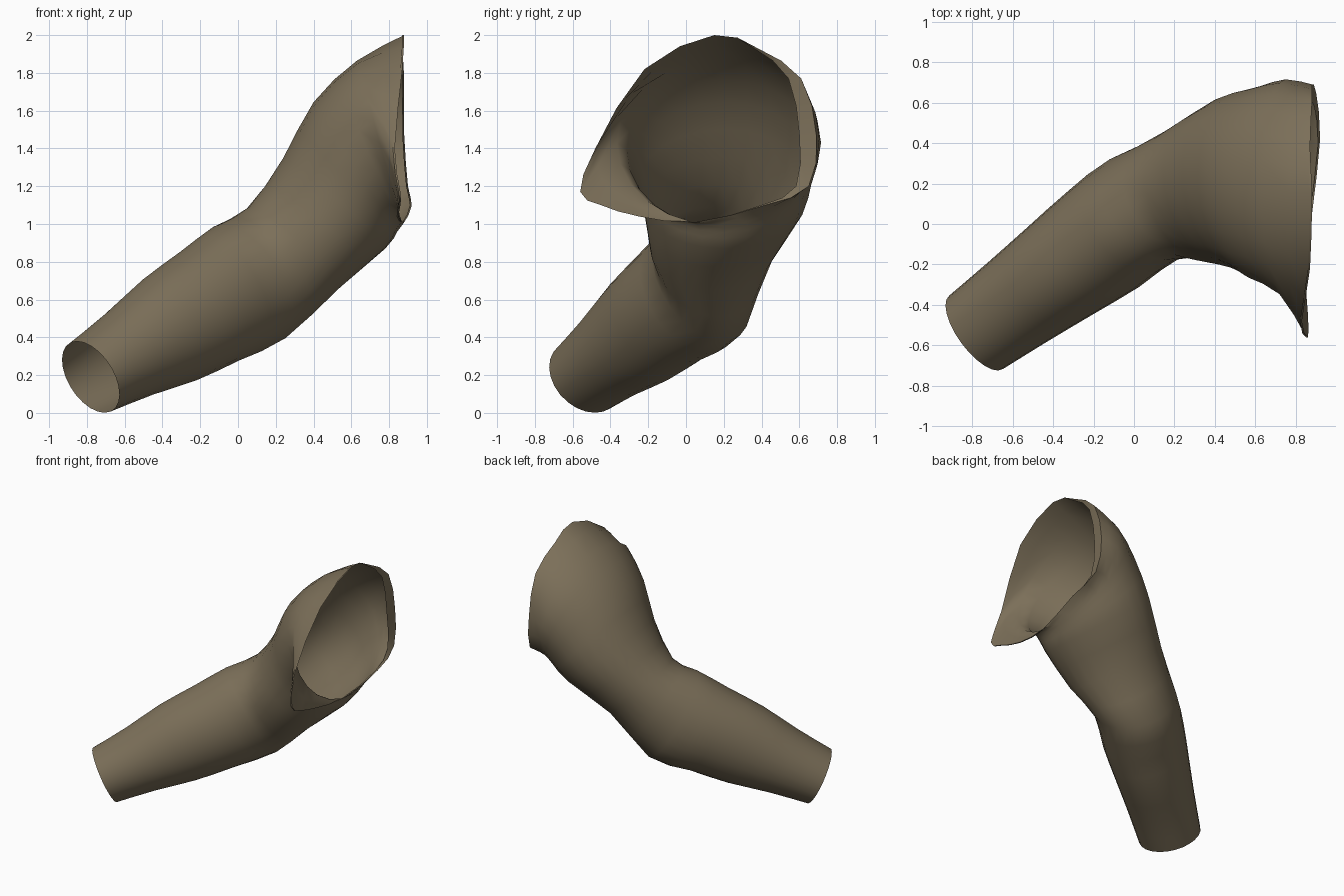
import bpy, bmesh, math
from mathutils import Vector

cube = bpy.data.objects.get("Cube")
if cube:
    bpy.data.objects.remove(cube, do_unlink=True)

SIDES = 24


def catmull(a, b, c, d):
    """Midpoint of a smooth curve between b and c."""
    return (b + c) * 0.5625 - (a + d) * 0.0625


def ring(centre, up, back):
    """Elliptical cross-section, starting at the top and turning to the back."""
    c, u, b = Vector(centre), Vector(up), Vector(back)
    turns = [2 * math.pi * i / SIDES for i in range(SIDES)]
    return [c + u * math.cos(t) + b * math.sin(t) for t in turns]


# Forearm: round sections square to a straight axis from wrist to elbow
wrist, elbow = Vector((-0.78, -0.535, 0.19)), Vector((0.06, 0.08, 0.69))
axis = (elbow - wrist).normalized()
back = Vector((0, 0, 1)).cross(axis).normalized()
up = axis.cross(back)
rings = [ring(wrist.lerp(elbow, t), up * ru, back * rb)
         for t, ru, rb in [(0, 0.21, 0.225), (0.25, 0.25, 0.245),
                           (0.5, 0.305, 0.27), (0.75, 0.33, 0.295)]]

# Elbow and upper arm: sections that tilt and widen toward the shoulder
rings += [ring(*r) for r in [
    (elbow, (-0.15, -0.10, 0.31), (-0.18, 0.24, -0.02)),
    ((0.29, 0.14, 0.87), (-0.23, 0, 0.22), (-0.08, 0.33, 0)),
    ((0.51, 0.20, 1.11), (-0.27, 0, 0.24), (-0.04, 0.43, 0)),
    ((0.62, 0.20, 1.30), (-0.22, 0, 0.345), (0, 0.48, 0)),
    ((0.75, 0.175, 1.43), (-0.12, 0, 0.435), (0, 0.54, 0)),
]]

# Shoulder opening: an uneven rim with a pointed front flap
rim = [Vector(p) for p in [
    (0.88, 0.15, 2.0), (0.87, 0.38, 1.93), (0.88, 0.61, 1.77),
    (0.88, 0.69, 1.47), (0.90, 0.65, 1.20), (0.92, 0.42, 1.10),
    (0.88, 0.05, 1.01), (0.85, -0.25, 1.04), (0.86, -0.45, 1.10),
    (0.86, -0.56, 1.17), (0.83, -0.48, 1.40), (0.87, -0.22, 1.82)]]
n = len(rim)
shoulder = []
for i in range(n):
    shoulder += [rim[i], catmull(rim[i - 1], rim[i], rim[(i + 1) % n], rim[(i + 2) % n])]
rings.append(shoulder)

# Extra sections between the main ones for a soft outline
loft = []
for k in range(len(rings) - 1):
    before, after = rings[max(k - 1, 0)], rings[min(k + 2, len(rings) - 1)]
    loft += [rings[k], [catmull(*p) for p in zip(before, rings[k], rings[k + 1], after)]]
loft.append(shoulder)

# Hem turned inward, deepest along the back of the opening
hem = []
for i, p in enumerate(shoulder):
    depth = max(0, math.sin(2 * math.pi * i / SIDES)) ** 2
    hem.append(p + Vector((-0.01, -0.09 * depth, 0)))
loft.append(hem)

# Skin the sections into one open tube
bm = bmesh.new()
rows = [[bm.verts.new(p) for p in row] for row in loft]
for a, b in zip(rows, rows[1:]):
    for i in range(SIDES):
        j = (i + 1) % SIDES
        bm.faces.new((a[j], a[i], b[i], b[j])).smooth = True
mesh = bpy.data.meshes.new("sleeve")
bm.normal_update()
# Outward facing: compare one face with its section centre
face = next(iter(bm.faces))
if face.normal.dot(face.calc_center_median() - wrist) < 0:
    bmesh.ops.reverse_faces(bm, faces=bm.faces[:])
bm.to_mesh(mesh)
bm.free()
sleeve = bpy.data.objects.new("sleeve", mesh)
bpy.context.collection.objects.link(sleeve)

# Brown cloth
cloth = bpy.data.materials.new("brown_cloth")
cloth.use_nodes = True
colour = (0.20, 0.16, 0.10, 1)
cloth.diffuse_color = colour
shader = next(x for x in cloth.node_tree.nodes if x.type == "BSDF_PRINCIPLED")
shader.inputs["Base Color"].default_value = colour
shader.inputs["Roughness"].default_value = 0.9
mesh.materials.append(cloth)

bpy.context.view_layer.objects.active = sleeve
sleeve.select_set(True)
bpy.ops.object.shade_smooth_by_angle(angle=math.radians(60))
